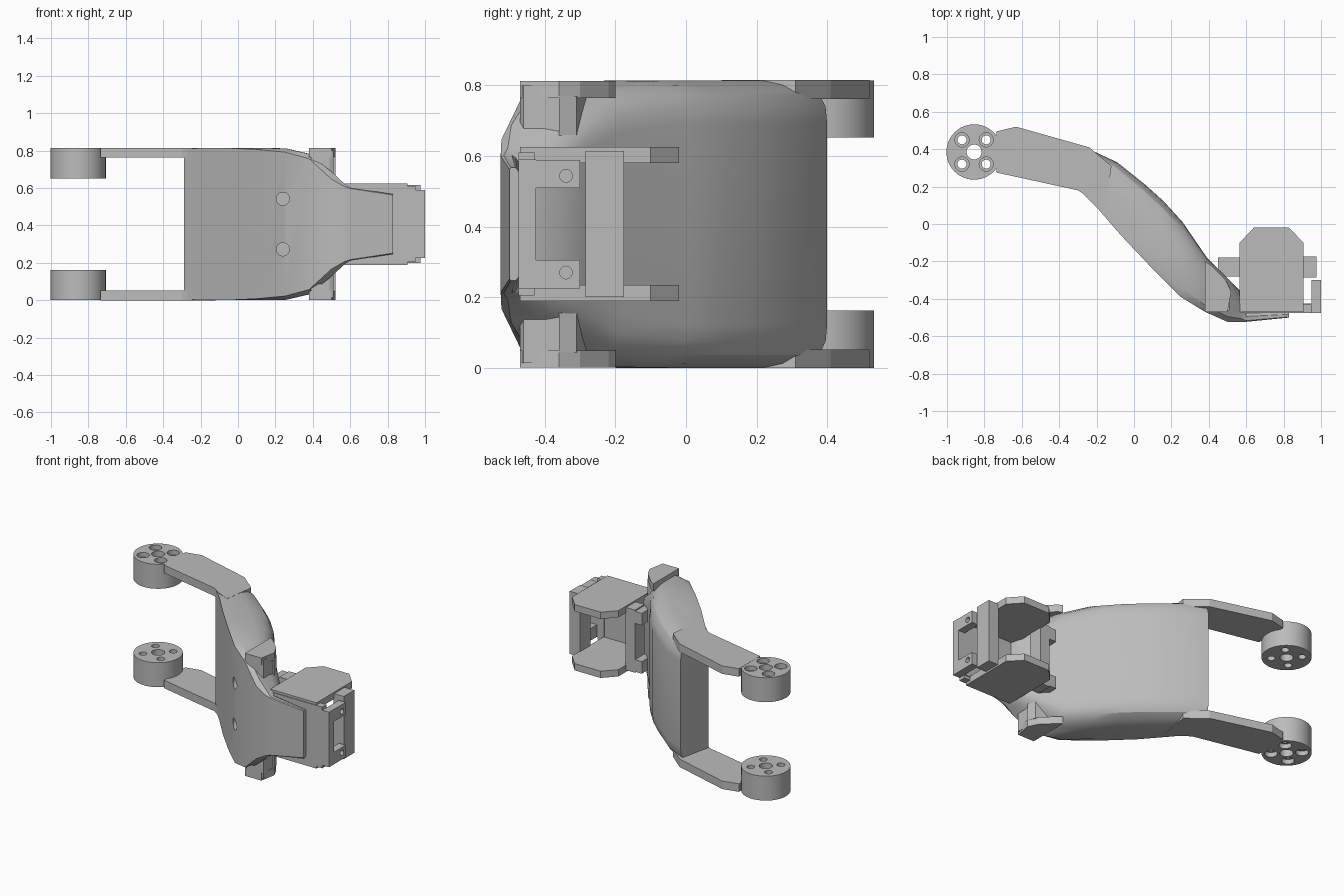
import bpy, bmesh, math
from mathutils import Matrix, Vector

cube = bpy.data.objects.get("Cube")
if cube:
    bpy.data.objects.remove(cube)

MID = 0.407  # mirror height
grey = bpy.data.materials.new("plain grey")
grey.use_nodes = True
COLOUR = (0.5, 0.5, 0.5, 1)
grey.diffuse_color = COLOUR
grey.node_tree.nodes["Principled BSDF"].inputs["Base Color"].default_value = COLOUR


def finish(name, bm):
    bmesh.ops.recalc_face_normals(bm, faces=bm.faces)
    mesh = bpy.data.meshes.new(name)
    bm.to_mesh(mesh)
    bm.free()
    mesh.materials.append(grey)
    ob = bpy.data.objects.new(name, mesh)
    bpy.context.collection.objects.link(ob)
    return ob


def prism(name, outline, z0, z1):
    bm = bmesh.new()
    face = bm.faces.new([bm.verts.new((x, y, z0)) for x, y in outline])
    top = bmesh.ops.extrude_face_region(bm, geom=[face])["geom"]
    bmesh.ops.translate(bm, vec=(0, 0, z1 - z0),
                        verts=[v for v in top if isinstance(v, bmesh.types.BMVert)])
    return finish(name, bm)


def prism_pair(name, outline, z0, z1):
    prism("upper_" + name, outline, z0, z1)
    prism("lower_" + name, outline, 2 * MID - z1, 2 * MID - z0)


def box(name, x0, x1, y0, y1, z0, z1):
    return prism(name, [(x0, y0), (x1, y0), (x1, y1), (x0, y1)], z0, z1)


def cylinder(name, centre, radius, depth, segments=32, axis="Z"):
    bm = bmesh.new()
    turn = Matrix.Rotation(math.radians(90), 4, "X") if axis == "Y" else \
        Matrix.Rotation(math.radians(90), 4, "Y") if axis == "X" else Matrix()
    bmesh.ops.create_cone(bm, cap_ends=True, segments=segments, radius1=radius,
                          radius2=radius, depth=depth,
                          matrix=Matrix.Translation(centre) @ turn)
    return finish(name, bm)


def cut(ob, cutters):
    for c in cutters:
        mod = ob.modifiers.new("hole", "BOOLEAN")
        mod.operation = "DIFFERENCE"
        mod.solver = "EXACT"
        mod.object = c
        c.hide_render = True
    bpy.context.view_layer.update()
    graph = bpy.context.evaluated_depsgraph_get()
    mesh = bpy.data.meshes.new_from_object(ob.evaluated_get(graph))
    ob.modifiers.clear()
    ob.data = mesh
    for c in cutters:
        bpy.data.objects.remove(c)


def smooth(ob, degrees):
    bpy.ops.object.select_all(action="DESELECT")
    ob.select_set(True)
    bpy.context.view_layer.objects.active = ob
    bpy.ops.object.shade_smooth_by_angle(angle=math.radians(degrees))


# Curved body and tapering neck: front point, back point, front and side half heights
stations = [
    ((-.29, .18), (-.24, .40), .40, .405),
    ((-.20, .09), (-.09, .33), .407, .407),
    ((-.07, -.06), (.06, .21), .407, .407),
    ((.09, -.23), (.16, .12), .40, .407),
    ((.25, -.39), (.26, .01), .385, .405),
    ((.38, -.47), (.39, -.18), .35, .375),
    ((.50, -.523), (.50, -.29), .24, .28),
    ((.57, -.525), (.57, -.36), .20, .215),
    ((.60, -.523), (.60, -.47), .19, .195),
    ((.83, -.50), (.83, -.47), .155, .16),
]
side = [(.12, 1), (.55, 1), (.75, .97), (.90, .91), (.98, .82), (1, .70)]
bm = bmesh.new()
rings = []
for front, back, hf, hs in stations:
    f, b = Vector(front), Vector(back)
    half = [(0, hf)] + [(t, hs * s) for t, s in side]
    loop = half + [(t, -h) for t, h in reversed(half)]
    rings.append([bm.verts.new((*f.lerp(b, t), MID + h)) for t, h in loop])
for r, s in zip(rings, rings[1:]):
    for i in range(len(r)):
        j = (i + 1) % len(r)
        bm.faces.new((r[i], r[j], s[j], s[i]))
bm.faces.new(rings[0])
bm.faces.new(rings[-1])
body = finish("curved_body", bm)
cut(body, [cylinder("screw_cutter", (.24, -.36, MID + s * .135), .035, .22, 24, "Y")
           for s in (-1, 1)])
smooth(body, 28)

# Hinge discs with centre hole and four counterbored screw holes
HX, HY = -.855, .385
for label, z0, z1, outer in (("upper", .652, .814, 1), ("lower", 0, .162, -1)):
    zc = (z0 + z1) / 2
    disc = cylinder(label + "_hinge_disc", (HX, HY, zc), .148, z1 - z0, 64)
    cutters = [cylinder("centre_cutter", (HX, HY, zc), .04, .4)]
    for sx in (-1, 1):
        for sy in (-1, 1):
            x, y = HX + sx * .065, HY + sy * .065
            cutters.append(cylinder("screw_cutter", (x, y, zc), .024, .4, 24))
            cutters.append(cylinder("bore_cutter", (x, y, zc + outer * .1), .038, .1, 24))
    cut(disc, cutters)
    smooth(disc, 30)

# Flat arms joining the discs to the body
prism_pair("arm", [(-.735, .495), (-.63, .52), (-.24, .41), (-.12, .31), (-.15, .10),
                   (-.24, .14), (-.30, .18), (-.735, .275)], .762, .815)

# Side clips beside the neck
prism_pair("clip_tip", [(.38, -.20), (.41, -.22), (.49, -.30), (.52, -.36), (.50, -.47),
                        (.38, -.47)], .765, .813)
prism_pair("clip_block", [(.39, -.36), (.51, -.36), (.51, -.46), (.49, -.47), (.39, -.47)],
           .62, .80)
prism_pair("clip_rib", [(.39, -.28), (.50, -.31), (.52, -.36), (.39, -.36)], .64, .77)

# Bracket cheeks with chamfered rear corners
prism_pair("bracket_cheek", [(.565, -.47), (.905, -.47), (.905, -.10), (.83, -.02),
                             (.64, -.02), (.565, -.10)], .58, .625)
box("bracket_front_plate", .565, .95, -.475, -.43, .205, .61)

# Upright bars on both sides of the bracket
box("left_upright_bar", .90, .975, -.285, -.175, .20, .615)
box("right_upright_bar", .50, .57, -.28, -.18, .20, .615)
for s in (-1, 1):
    zc = MID + s * .16
    box("right_bar_lug", .45, .50, -.28, -.18, zc - .04, zc + .04)

# Windowed end flange with two screw tabs
box("end_flange_front", .90, 1.0, -.475, -.425, .225, .59)
for s in (-1, 1):
    zc = MID + s * .142
    tab = box("end_flange_tab", .95, 1.0, -.43, -.30, zc - .04, zc + .04)
    cut(tab, [cylinder("tab_cutter", (.99, -.34, MID + s * .137), .018, .06, 20, "X")])
